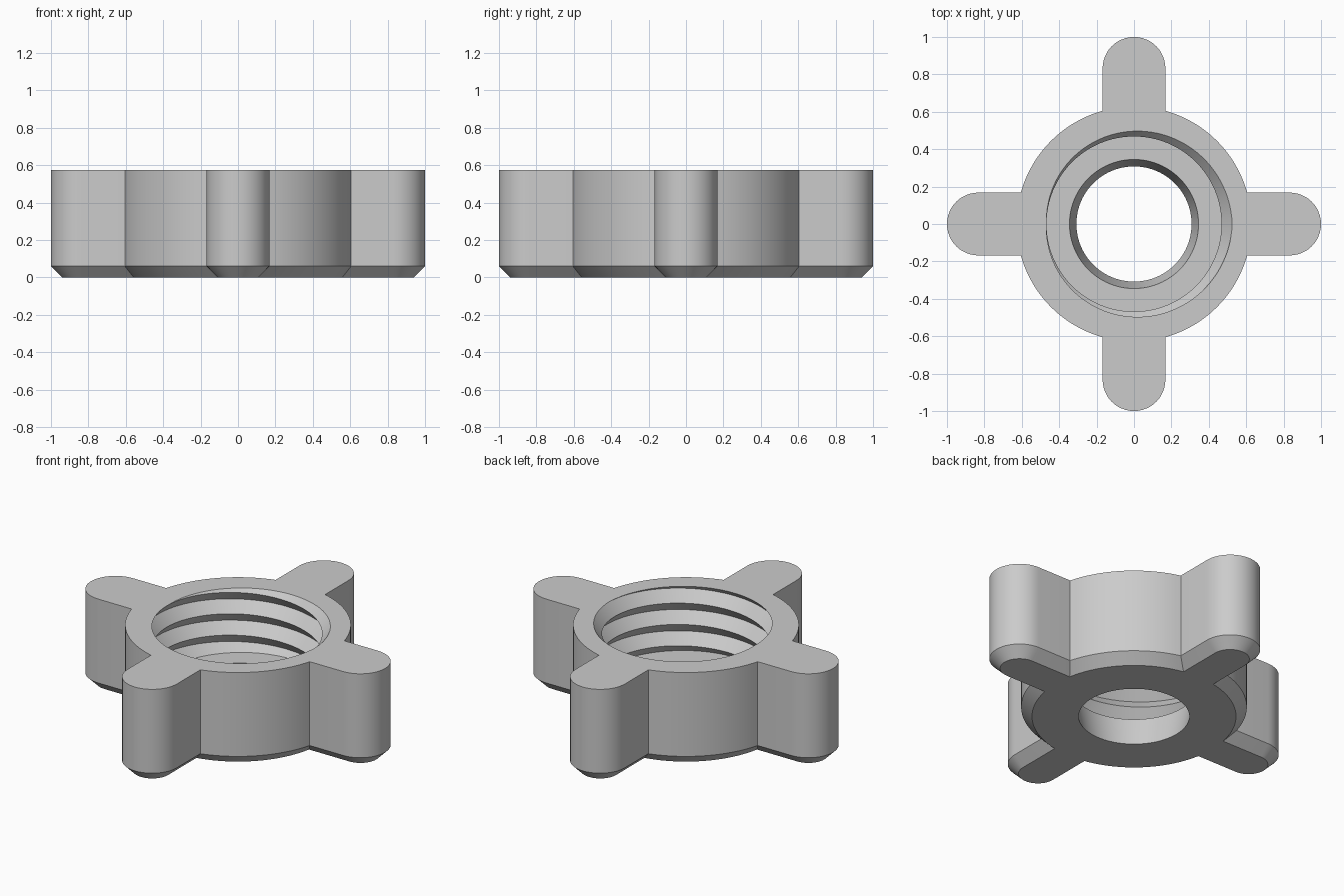
import bpy
import bmesh
from math import sin, cos, pi, sqrt, atan2, radians
from mathutils import Vector

cube = bpy.data.objects.get("Cube")
if cube:
    bpy.data.objects.remove(cube, do_unlink=True)

HEIGHT, CHAMFER, FLOOR = 0.575, 0.06, 0.18
BODY_R, LOBE_HALF, LOBE_CENTRE = 0.628, 0.168, 0.832
CREST_R, ROOT_R, PITCH = 0.468, 0.525, 0.131
BORE_LOW, BORE_HIGH = 0.308, 0.345
N = 96

bm = bmesh.new()


def outline(inset):
    """Round body with four round-ended lobes, shrunk by an inset."""
    r, w = BODY_R - inset, LOBE_HALF - inset
    corner = atan2(w, sqrt(r * r - w * w))
    pts = []
    for q in range(4):
        turn = q * pi / 2
        u = Vector((cos(turn), sin(turn)))
        v = Vector((-sin(turn), cos(turn)))
        for i in range(25):
            a = -pi / 2 + pi * i / 24
            pts.append(u * (LOBE_CENTRE + w * cos(a)) + v * (w * sin(a)))
        for i in range(21):
            a = corner + (pi / 2 - 2 * corner) * i / 20
            pts.append(u * (r * cos(a)) + v * (r * sin(a)))
    return pts


def circle(r):
    return [Vector((r * cos(2 * pi * i / N), r * sin(2 * pi * i / N))) for i in range(N)]


def ring(points, z):
    return [bm.verts.new((p.x, p.y, z)) for p in points]


def skin(a, b):
    """Quads between two closed rings."""
    for i in range(len(a)):
        j = (i + 1) % len(a)
        bm.faces.new((a[i], a[j], b[j], b[i]))


def loop_edges(loop):
    return [bm.edges.get((loop[i - 1], loop[i])) for i in range(len(loop))]


def cap(edges, up):
    bmesh.ops.triangle_fill(bm, use_beauty=True, edges=edges, normal=(0, 0, up))


# Threaded wall: a helical strip of crests and roots, trimmed at both ends
turns = 6
crest, root = [], []
for i in range(N * turns + 1):
    a = 2 * pi * i / N
    z = HEIGHT + PITCH * (i / N - turns + 1.5)
    crest.append(bm.verts.new((CREST_R * cos(a), CREST_R * sin(a), z)))
    root.append(bm.verts.new((ROOT_R * cos(a), ROOT_R * sin(a), z + PITCH / 2)))
for i in range(N * turns):
    bm.faces.new((crest[i], crest[i + 1], root[i + 1], root[i]))
    if i + N < N * turns:
        bm.faces.new((root[i], root[i + 1], crest[i + N + 1], crest[i + N]))


def trim(z, normal):
    geom = bm.verts[:] + bm.edges[:] + bm.faces[:]
    bmesh.ops.bisect_plane(bm, geom=geom, dist=1e-5, plane_co=(0, 0, z),
                           plane_no=(0, 0, normal), clear_outer=True)


trim(HEIGHT, 1)
trim(FLOOR, -1)


def rim(z):
    return [e for e in bm.edges if e.is_boundary
            and all(abs(v.co.z - z) < 1e-4 for v in e.verts)]


top_rim, floor_rim = rim(HEIGHT), rim(FLOOR)

# Outer wall with a chamfered lower edge
foot = ring(outline(CHAMFER), 0)
shoulder = ring(outline(0), CHAMFER)
top = ring(outline(0), HEIGHT)
skin(foot, shoulder)
skin(shoulder, top)

# Tapered through bore
bore_low = ring(circle(BORE_LOW), 0)
bore_high = ring(circle(BORE_HIGH), FLOOR)
skin(bore_low, bore_high)

# Flat faces: top, inner floor and underside
cap(loop_edges(top) + top_rim, 1)
cap(loop_edges(bore_high) + floor_rim, 1)
cap(loop_edges(foot) + loop_edges(bore_low), -1)

bmesh.ops.remove_doubles(bm, verts=bm.verts[:], dist=1e-5)
bmesh.ops.recalc_face_normals(bm, faces=bm.faces[:])

mesh = bpy.data.meshes.new("threaded_lobed_nut")
bm.to_mesh(mesh)
bm.free()
nut = bpy.data.objects.new("threaded_lobed_nut", mesh)
bpy.context.collection.objects.link(nut)

# Single grey finish
grey = bpy.data.materials.new("light_grey")
grey.use_nodes = True
colour = (0.6, 0.6, 0.6, 1)
grey.diffuse_color = colour
grey.node_tree.nodes["Principled BSDF"].inputs["Base Color"].default_value = colour
mesh.materials.append(grey)

bpy.ops.object.select_all(action="DESELECT")
nut.select_set(True)
bpy.context.view_layer.objects.active = nut
bpy.ops.object.shade_smooth_by_angle(angle=radians(30))
